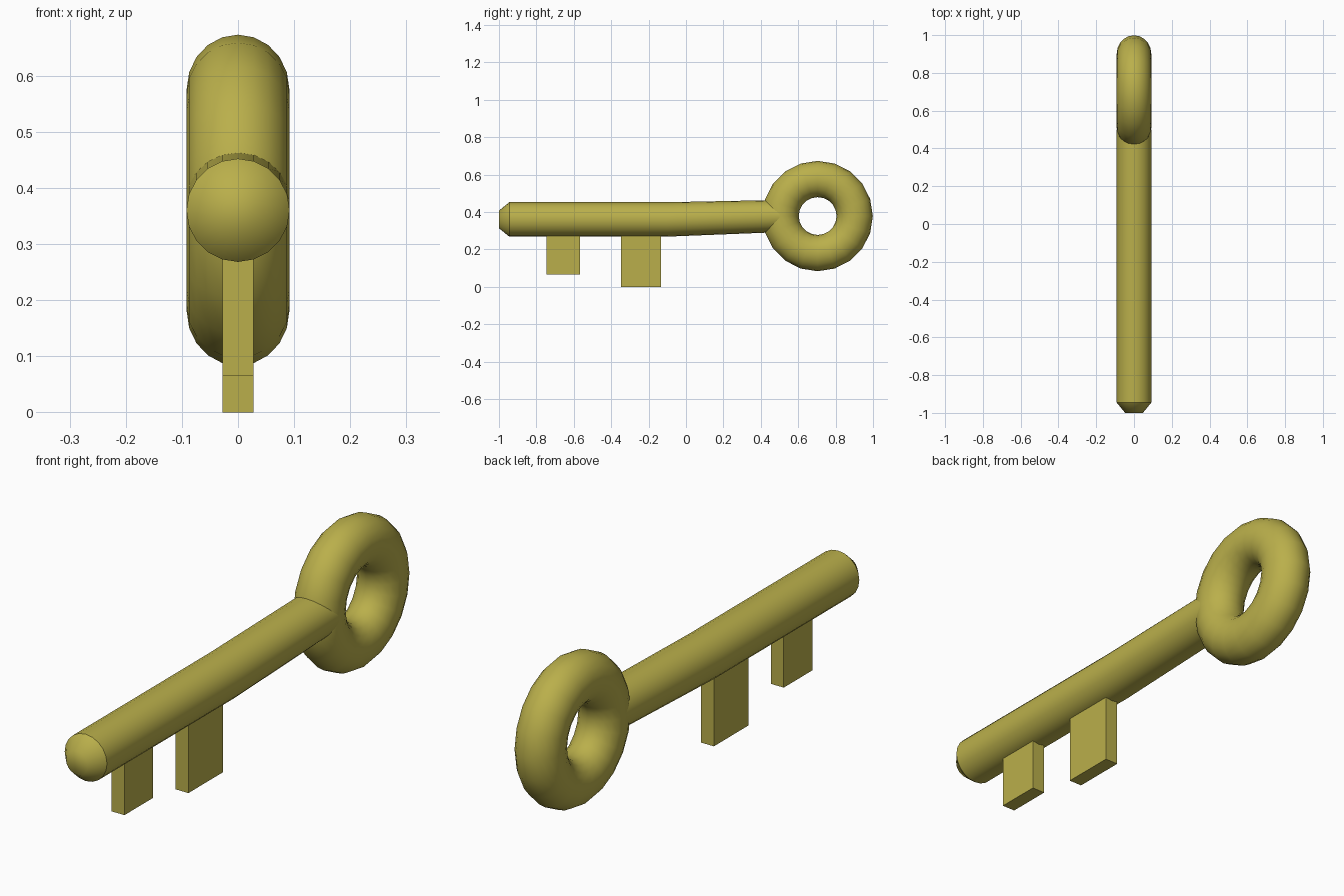
import bpy, bmesh
from math import sin, cos, tau

if "Cube" in bpy.data.objects:
    bpy.data.objects.remove(bpy.data.objects["Cube"])

SIDES = 20

mat = bpy.data.materials.new("brass")
mat.diffuse_color = (0.49, 0.43, 0.07, 1)
mat.use_nodes = True
mat.node_tree.nodes["Principled BSDF"].inputs["Base Color"].default_value = mat.diffuse_color


def finish(name, bm, smooth):
    bmesh.ops.recalc_face_normals(bm, faces=bm.faces)
    for f in bm.faces:
        f.smooth = smooth
    me = bpy.data.meshes.new(name)
    bm.to_mesh(me)
    bm.free()
    me.materials.append(mat)
    ob = bpy.data.objects.new(name, me)
    bpy.context.collection.objects.link(ob)
    return ob


def bridge(bm, a, b):
    n = len(a)
    for i in range(n):
        bm.faces.new((a[i], a[(i + 1) % n], b[(i + 1) % n], b[i]))


# Shaft: rings of (y, centre z, x radius, z radius), rising slightly to the bow
bm = bmesh.new()
rings = []
for y, zc, rx, rz in [(-1.0, 0.36, 0.047, 0.047), (-0.945, 0.36, 0.092, 0.092),
                      (-0.1, 0.36, 0.092, 0.092), (0.5, 0.378, 0.092, 0.086)]:
    rings.append([bm.verts.new((rx * sin(tau * i / SIDES), y, zc + rz * cos(tau * i / SIDES)))
                  for i in range(SIDES)])
for a, b in zip(rings, rings[1:]):
    bridge(bm, a, b)
bm.faces.new(rings[0])
bm.faces.new(rings[-1])
# Crisp edge where the rounded tip begins
for i in range(SIDES):
    bm.edges.get((rings[1][i], rings[1][(i + 1) % SIDES])).smooth = False
    bm.edges.get((rings[-1][i], rings[-1][(i + 1) % SIDES])).smooth = False
finish("shaft", bm, True)

# Bow: ring handle standing in the y-z plane
bm = bmesh.new()
loops = []
for i in range(SIDES):
    a = tau * i / SIDES
    loop = []
    for j in range(SIDES):
        t = tau * j / SIDES
        r = 0.198 + 0.097 * cos(t)
        loop.append(bm.verts.new((0.0915 * sin(t), 0.704 + r * cos(a), 0.378 + r * sin(a))))
    loops.append(loop)
for i in range(SIDES):
    bridge(bm, loops[i], loops[(i + 1) % SIDES])
finish("bow", bm, True)

# Bits: two flat teeth under the shaft
for name, y0, y1, z0 in [("short_tooth", -0.745, -0.567, 0.065),
                         ("long_tooth", -0.348, -0.133, 0.0)]:
    bm = bmesh.new()
    bmesh.ops.create_cube(bm, size=1)
    z1 = 0.33
    bmesh.ops.scale(bm, vec=(0.056, y1 - y0, z1 - z0), verts=bm.verts)
    bmesh.ops.translate(bm, vec=(0, (y0 + y1) / 2, (z0 + z1) / 2), verts=bm.verts)
    finish(name, bm, False)
